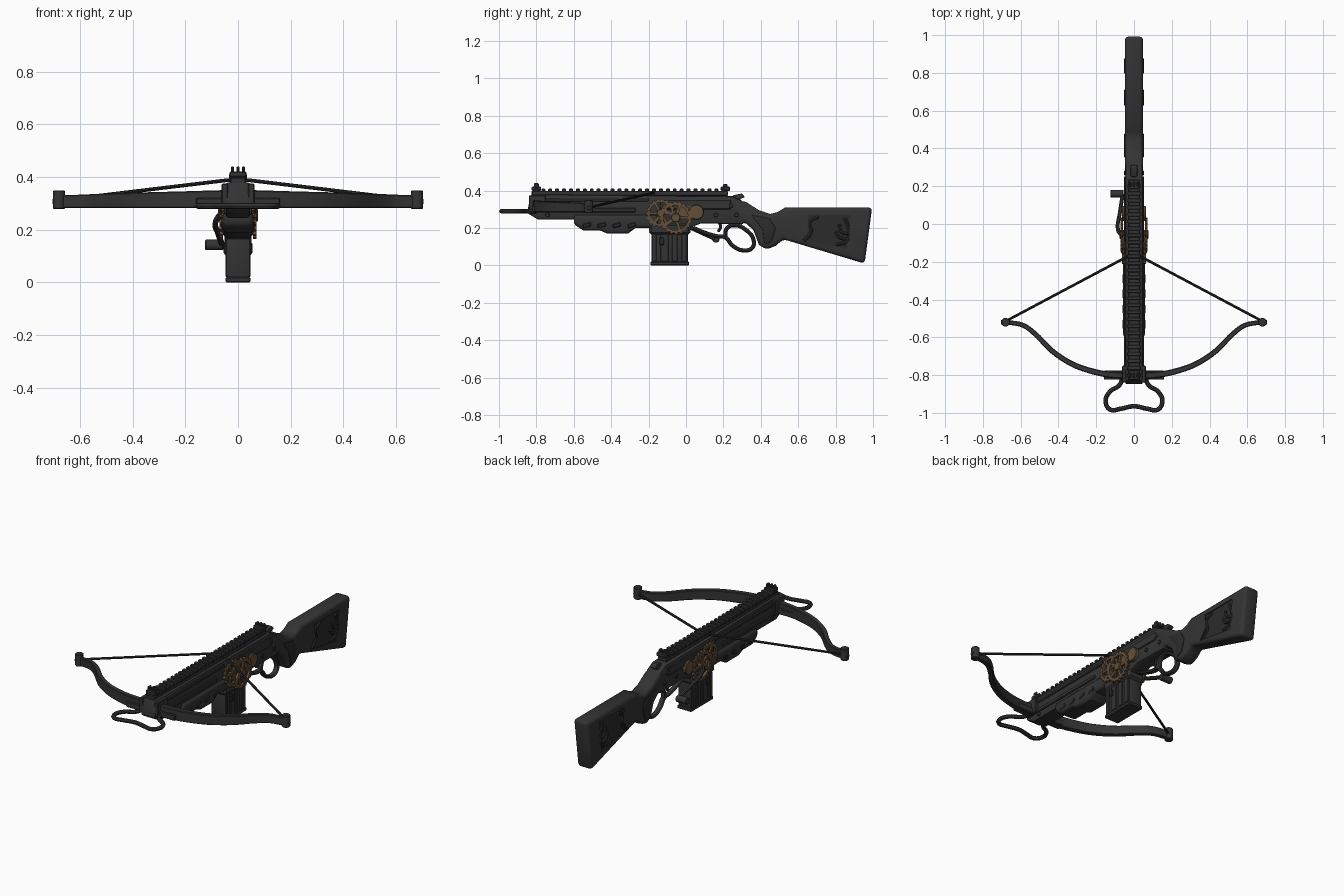
import bpy, bmesh, math
from mathutils import Vector, Matrix
from mathutils.geometry import interpolate_bezier

cube = bpy.data.objects.get("Cube")
if cube:
    bpy.data.objects.remove(cube, do_unlink=True)


def material(name, rgb):
    m = bpy.data.materials.new(name)
    m.use_nodes = True
    m.diffuse_color = (*rgb, 1)
    bsdf = m.node_tree.nodes["Principled BSDF"]
    bsdf.inputs["Base Color"].default_value = (*rgb, 1)
    bsdf.inputs["Roughness"].default_value = 0.6
    return m


DARK = material("dark grey", (0.034, 0.034, 0.034))
BLACK = material("soft black", (0.024, 0.024, 0.025))
BRONZE = material("bronze", (0.13, 0.078, 0.04))


def finish(ob, mat, bevel=0, seg=2, cutter=None):
    """Apply modifiers, material and smooth shading."""
    if ob.name not in bpy.context.collection.objects:
        bpy.context.collection.objects.link(ob)
    ob.data.materials.append(mat)
    if bevel:
        b = ob.modifiers.new("bevel", "BEVEL")
        b.width, b.segments, b.limit_method = bevel, seg, "ANGLE"
        b.angle_limit = math.radians(40)
    if cutter:
        c = ob.modifiers.new("cut", "BOOLEAN")
        c.object, c.operation, c.solver = cutter, "DIFFERENCE", "EXACT"
    bpy.ops.object.select_all(action="DESELECT")
    bpy.context.view_layer.objects.active = ob
    ob.select_set(True)
    bpy.ops.object.convert(target="MESH")
    bpy.ops.object.shade_smooth_by_angle(angle=math.radians(35))
    return bpy.context.object


def from_bm(name, bm, mat, **kw):
    bmesh.ops.recalc_face_normals(bm, faces=bm.faces)
    me = bpy.data.meshes.new(name)
    bm.to_mesh(me)
    bm.free()
    return finish(bpy.data.objects.new(name, me), mat, **kw)


def prism(name, pts, x0, x1, mat=DARK, **kw):
    """Side profile of (y, z) points, extruded across x."""
    bm = bmesh.new()
    f = bm.faces.new([bm.verts.new((x0, y, z)) for y, z in pts])
    new = bmesh.ops.extrude_face_region(bm, geom=[f])["geom"]
    bmesh.ops.translate(bm, vec=(x1 - x0, 0, 0), verts=[v for v in new if isinstance(v, bmesh.types.BMVert)])
    return from_bm(name, bm, mat, **kw)


def box(name, loc, size, mat=DARK, tilt=0, bevel=0.004):
    bm = bmesh.new()
    m = Matrix.Translation(loc) @ Matrix.Rotation(tilt, 4, "X") @ Matrix.Diagonal((*size, 1))
    bmesh.ops.create_cube(bm, size=1, matrix=m)
    return from_bm(name, bm, mat, bevel=bevel, seg=1)


def cyl(name, loc, r, depth, axis="X", mat=DARK, bevel=0.003):
    bm = bmesh.new()
    rot = Matrix.Rotation(math.pi / 2, 4, "Y") if axis == "X" else Matrix()
    bmesh.ops.create_cone(bm, cap_ends=True, segments=24, radius1=r, radius2=r, depth=depth,
                          matrix=Matrix.Translation(loc) @ rot)
    return from_bm(name, bm, mat, bevel=bevel, seg=1)


def tube(name, pts, r, mat=DARK, closed=False, smooth=True):
    cu = bpy.data.curves.new(name, "CURVE")
    cu.dimensions, cu.bevel_depth, cu.bevel_resolution = "3D", r, 2
    cu.resolution_u, cu.use_fill_caps = 6, True
    sp = cu.splines.new("BEZIER")
    sp.bezier_points.add(len(pts) - 1)
    for p, co in zip(sp.bezier_points, pts):
        p.co = co
        p.handle_left_type = p.handle_right_type = "AUTO" if smooth else "VECTOR"
    sp.use_cyclic_u = closed
    return finish(bpy.data.objects.new(name, cu), mat)


def gear(name, side, y, z, r, x, teeth, spokes):
    """Toothed ring with spokes and a hub."""
    bm = bmesh.new()
    n = teeth * 4
    rows = []
    for px in (x - 0.007, x + 0.007):
        for inner in (False, True):
            rows.append([])
            for i in range(n):
                a = 2 * math.pi * i / n
                q = r * 0.74 if inner else r * (1 if i % 4 < 2 else 0.9)
                rows[-1].append(bm.verts.new((side * px, y + q * math.cos(a), z + q * math.sin(a))))
    for a, b in ((0, 1), (1, 3), (3, 2), (2, 0)):
        for i in range(n):
            j = (i + 1) % n
            bm.faces.new((rows[a][i], rows[a][j], rows[b][j], rows[b][i]))
    from_bm(name + "_ring", bm, BRONZE)
    for k in range(spokes):
        a = 2 * math.pi * k / spokes
        c = (side * x, y + r * 0.45 * math.cos(a), z + r * 0.45 * math.sin(a))
        box(name + "_spoke", c, (0.01, r * 0.7, r * 0.17), BRONZE, a, 0)
    cyl(name + "_hub", (side * x, y, z), r * 0.27, 0.024, mat=BRONZE)


# Stock with recessed side panels
panel = [(0.65, 0.27), (0.88, 0.27), (0.86, 0.09), (0.61, 0.13), (0.66, 0.19)]
cutters = []
for s in (-1, 1):
    cutters.append(prism("panel_cutter", panel, s * 0.04, s * 0.08, BLACK))
stock = [(0.25, 0.35), (0.32, 0.34), (0.39, 0.295), (0.45, 0.275), (0.49, 0.285), (0.53, 0.31),
         (0.995, 0.31), (0.955, 0.01), (0.52, 0.14), (0.48, 0.105), (0.43, 0.085), (0.39, 0.11),
         (0.36, 0.19), (0.32, 0.225), (0.25, 0.23)]
bpy.ops.object.select_all(action="DESELECT")
for c in cutters:
    c.select_set(True)
bpy.context.view_layer.objects.active = cutters[0]
bpy.ops.object.join()
cutter = bpy.context.object
cutter.hide_render = True
prism("stock", stock, -0.048, 0.048, bevel=0.02, seg=3, cutter=cutter)
bpy.data.objects.remove(cutter, do_unlink=True)
for s in (-1, 1):
    prism("stock_panel", panel, s * 0.039, s * 0.042, BLACK)
    x = s * 0.044
    for path in ([(0.8, 0.11), (0.86, 0.13), (0.87, 0.19), (0.85, 0.25)], [(0.87, 0.17), (0.83, 0.18), (0.82, 0.22)],
                 [(0.86, 0.14), (0.82, 0.15), (0.8, 0.18)], [(0.63, 0.13), (0.67, 0.18), (0.66, 0.23), (0.71, 0.26)]):
        tube("stock_carving", [(x, *p) for p in path], 0.008)
    prism("grip_panel", [(0.35, 0.27), (0.45, 0.25), (0.48, 0.2), (0.46, 0.13), (0.42, 0.11), (0.41, 0.19)],
          s * 0.046, s * 0.052, BLACK, bevel=0.003)

# Receiver, barrel shroud and fore-end
prism("receiver", [(-0.85, 0.28), (-0.79, 0.245), (-0.6, 0.245), (-0.2, 0.23), (-0.15, 0.2), (0.02, 0.2), (0.08, 0.225),
                   (0.3, 0.22), (0.34, 0.25), (0.31, 0.34), (0.25, 0.37), (-0.83, 0.38)],
      -0.046, 0.046, bevel=0.01)
prism("fore_end", [(-0.6, 0.27), (-0.6, 0.22), (-0.55, 0.187), (-0.46, 0.187), (-0.42, 0.17), (-0.31, 0.17),
                   (-0.27, 0.2), (-0.15, 0.2), (-0.15, 0.27)], -0.058, 0.058, bevel=0.018, seg=3)
for s in (-1, 1):
    box("shroud_rail", (s * 0.047, -0.5, 0.35), (0.012, 0.6, 0.018))
    box("shroud_lower_rail", (s * 0.047, -0.52, 0.295), (0.012, 0.5, 0.022))
    box("receiver_plate", (s * 0.047, 0.05, 0.325), (0.01, 0.38, 0.05))
    for k in range(4):
        box("fore_end_rib", (s * 0.056, -0.53 + k * 0.08, 0.215), (0.012, 0.045, 0.022), BLACK, 0.3)
    for y, z in ((0.16, 0.27), (0.27, 0.27), (0.24, 0.32), (-0.74, 0.27)):
        cyl("side_pin", (s * 0.048, y, z), 0.012, 0.012)

# Top rail, sights and hammer
box("top_rail", (0, -0.3, 0.385), (0.06, 1.05, 0.026))
for k in range(28):
    box("rail_tooth", (0, -0.8 + k * 0.037, 0.402), (0.07, 0.021, 0.016), bevel=0.003)
for y, h in ((-0.8, 0.045), (0.21, 0.04)):
    box("sight_base", (0, y, 0.41), (0.064, 0.05, 0.022))
    for s in (-1, 0, 1):
        box("sight_post", (s * 0.021, y, 0.395 + h / 2), (0.013, 0.026, h))
prism("hammer", [(0.25, 0.34), (0.25, 0.375), (0.3, 0.385), (0.315, 0.365), (0.29, 0.355), (0.31, 0.32)],
      -0.018, 0.018, bevel=0.005)

# Bow limbs, cams and string
limb = [(0, -0.8), (0.1, -0.8), (0.2, -0.785), (0.32, -0.745), (0.43, -0.675), (0.52, -0.585), (0.59, -0.535), (0.68, -0.52)]
limb = [Vector(p) for p in limb]
tan = [(limb[min(i + 1, 7)] - limb[max(i - 1, 0)]) / 6 for i in range(8)]
path = []
for i in range(7):
    path += interpolate_bezier(limb[i], limb[i] + tan[i], limb[i + 1] - tan[i + 1], limb[i + 1], 6)[:-1]
path.append(limb[-1])
for s in (-1, 1):
    bm = bmesh.new()
    prev = None
    for i, p in enumerate(path):
        t = i / (len(path) - 1)
        d = (path[min(i + 1, len(path) - 1)] - path[max(i - 1, 0)]).normalized()
        off = Vector((-d.y, d.x)) * (0.017 - 0.005 * t)
        zs = (0.283, 0.352 - 0.022 * t)
        ring = [bm.verts.new((s * q.x, q.y, z)) for q, z in
                ((p - off, zs[0]), (p + off, zs[0]), (p + off, zs[1]), (p - off, zs[1]))]
        if prev:
            for k in range(4):
                bm.faces.new((prev[k], prev[k - 1], ring[k - 1], ring[k]))
        else:
            bm.faces.new(ring)
        prev = ring
    bm.faces.new(prev)
    from_bm("bow_limb", bm, DARK, bevel=0.004, seg=1)
    cyl("limb_tip", (s * 0.68, -0.52, 0.314), 0.023, 0.07, "Z")
    cyl("limb_tip_pin", (s * 0.685, -0.52, 0.307), 0.012, 0.04, "X")
    tube("bow_string", [(s * 0.68, -0.515, 0.311), (s * 0.04, -0.175, 0.388), (0, -0.165, 0.39)], 0.007, BLACK, smooth=False)
    box("limb_clamp", (s * 0.05, -0.795, 0.33), (0.025, 0.09, 0.09))
    box("limb_bracket", (s * 0.1, -0.8, 0.303), (0.12, 0.048, 0.035))

# Foot stirrup
half = [(0.06, -0.8), (0.075, -0.85), (0.13, -0.89), (0.15, -0.94), (0.125, -0.983), (0.07, -0.978)]
loop = half + [(0, -0.965)] + [(-x, y) for x, y in reversed(half)]
tube("foot_stirrup", [(x, y, 0.29) for x, y in loop], 0.012)

# Magazine
prism("magazine", [(-0.185, 0.01), (0.01, 0.01), (0.01, 0.22), (-0.185, 0.22)], -0.041, 0.041, bevel=0.006)
box("magazine_base", (0, -0.087, 0.01), (0.094, 0.208, 0.02))
box("magazine_well", (0, -0.087, 0.195), (0.108, 0.22, 0.06), bevel=0.012)
for s in (-1, 1):
    for y, w in ((-0.17, 0.025), (-0.115, 0.045), (-0.06, 0.03), (-0.01, 0.03)):
        box("magazine_rib", (s * 0.042, y, 0.095), (0.012, w, 0.15))
    box("magazine_catch", (s * 0.05, -0.13, 0.13), (0.012, 0.025, 0.04), BLACK)

# Gear train on both sides
for s in (-1, 1):
    gear("front_gear", s, -0.135, 0.28, 0.078, 0.056, 18, 6)
    gear("main_gear", s, -0.055, 0.255, 0.09, 0.064, 20, 5)
    cyl("gear_cap", (s * 0.052, 0.055, 0.285), 0.04, 0.024, mat=BRONZE)
    prism("gear_bridge", [(-0.05, 0.27), (0.05, 0.25), (0.05, 0.32), (-0.05, 0.31)], s * 0.046, s * 0.054, BRONZE)

# Winding crank
tube("crank_arm", [(-0.07, -0.055, 0.255), (-0.085, -0.03, 0.23), (-0.075, 0.06, 0.185), (-0.06, 0.155, 0.142)], 0.011)
cyl("crank_handle", (-0.09, 0.16, 0.142), 0.02, 0.07)

# Trigger and lever loop
tube("trigger", [(0, 0.17, 0.24), (0, 0.185, 0.21), (0, 0.172, 0.18)], 0.008)
lever = [(0.04, 0.2), (0.1, 0.175), (0.16, 0.157), (0.21, 0.15), (0.25, 0.105), (0.31, 0.08), (0.355, 0.095),
         (0.36, 0.14), (0.32, 0.19), (0.26, 0.215), (0.22, 0.2), (0.21, 0.15)]
loop = tube("lever_loop", [(0, *p) for p in lever], 0.011)
loop.scale.x = 1.6
